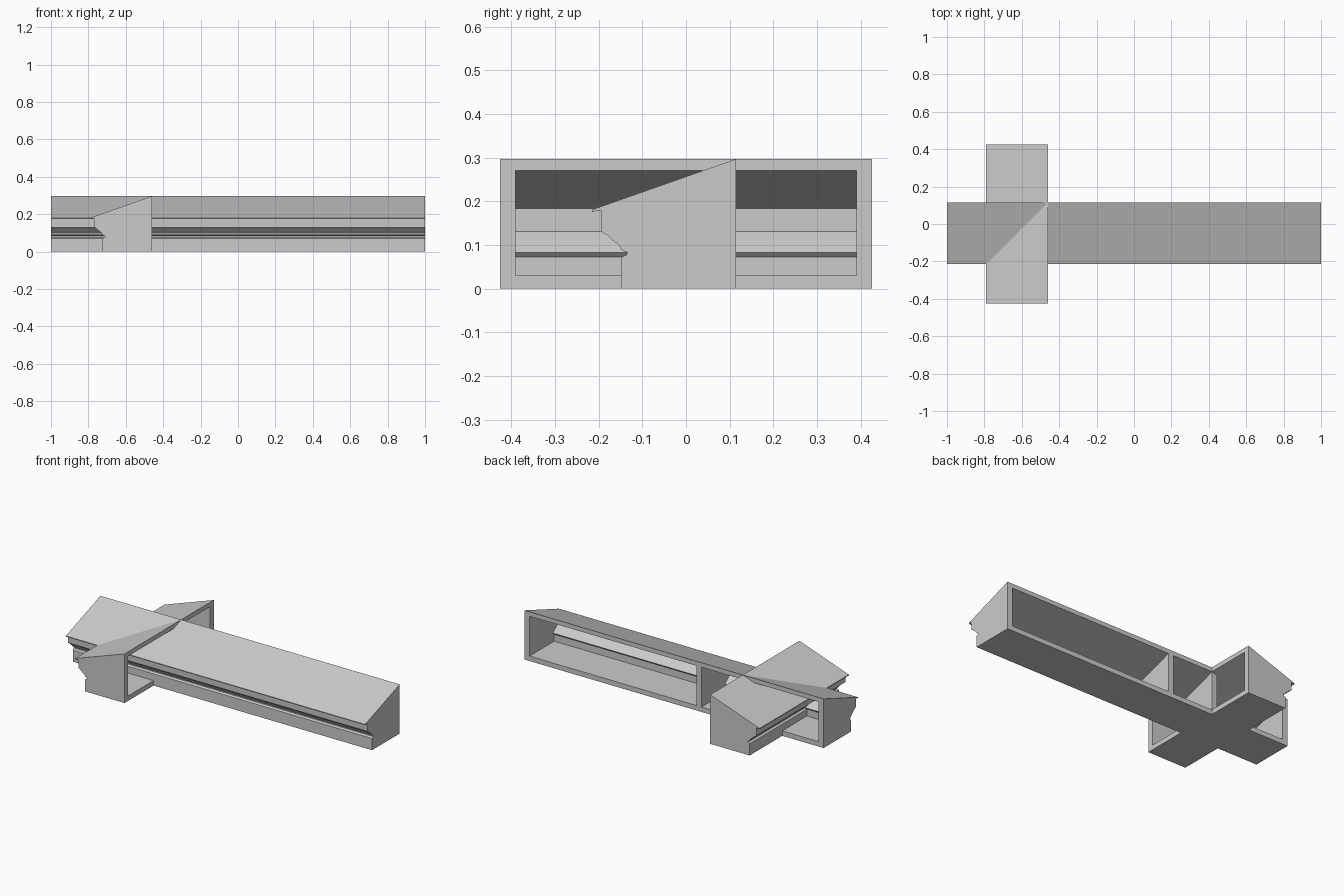
import bpy, bmesh

if "Cube" in bpy.data.objects:
    bpy.data.objects.remove(bpy.data.objects["Cube"])

WALL = 0.035          # end wall and divider thickness
BACK = 0.115          # back plane of the section

# Cornice section as (depth, height): front face from bottom to eave, then ridge
FRONT = [(-0.149, 0), (-0.149, 0.071), (-0.137, 0.077), (-0.135, 0.083),
         (-0.148, 0.089), (-0.153, 0.099), (-0.167, 0.110), (-0.180, 0.122),
         (-0.193, 0.130), (-0.195, 0.180), (-0.215, 0.176), (-0.215, 0.181)]
OUTER = FRONT + [(BACK, 0.297), (BACK, 0)]

# Hollow side of the section, open at the back
INNER = [(BACK, 0.27), (-0.165, 0.183), (-0.165, 0.131), (-0.151, 0.120),
         (-0.124, 0.097), (-0.109, 0.083), (-0.120, 0.072), (-0.120, 0.03), (BACK, 0.03)]
SHELL = FRONT + [(BACK, 0.297)] + INNER + [(BACK, 0)]


def extrude(name, section, start, end, place):
    """Sweep a closed section from start to end; place maps (along, depth, z)."""
    bm = bmesh.new()
    a = [bm.verts.new(place(start, d, z)) for d, z in section]
    b = [bm.verts.new(place(end, d, z)) for d, z in section]
    n = len(section)
    bm.faces.new(a)
    bm.faces.new(b[::-1])
    for i in range(n):
        j = (i + 1) % n
        bm.faces.new((a[i], b[i], b[j], a[j]))
    bmesh.ops.recalc_face_normals(bm, faces=bm.faces)
    mesh = bpy.data.meshes.new(name)
    bm.to_mesh(mesh)
    bm.free()
    obj = bpy.data.objects.new(name, mesh)
    bpy.context.collection.objects.link(obj)
    return obj


def beam(name, half, place, dividers=()):
    """Hollow beam with closed ends and optional inner dividers."""
    extrude(name + "_shell", SHELL, -half + WALL, half - WALL, place)
    extrude(name + "_end_a", OUTER, -half, -half + WALL, place)
    extrude(name + "_end_b", OUTER, half - WALL, half, place)
    for i, p in enumerate(dividers):
        extrude(f"{name}_divider_{i + 1}", INNER, p - WALL, p, place)


# Long beam along x, with two inner dividers
beam("long_beam", 1.0, lambda t, d, z: (t, d, z), dividers=(-0.15, -0.462))

# Short crossing beam along y
beam("cross_beam", 0.426, lambda t, d, z: (d - 0.575, t, z))
